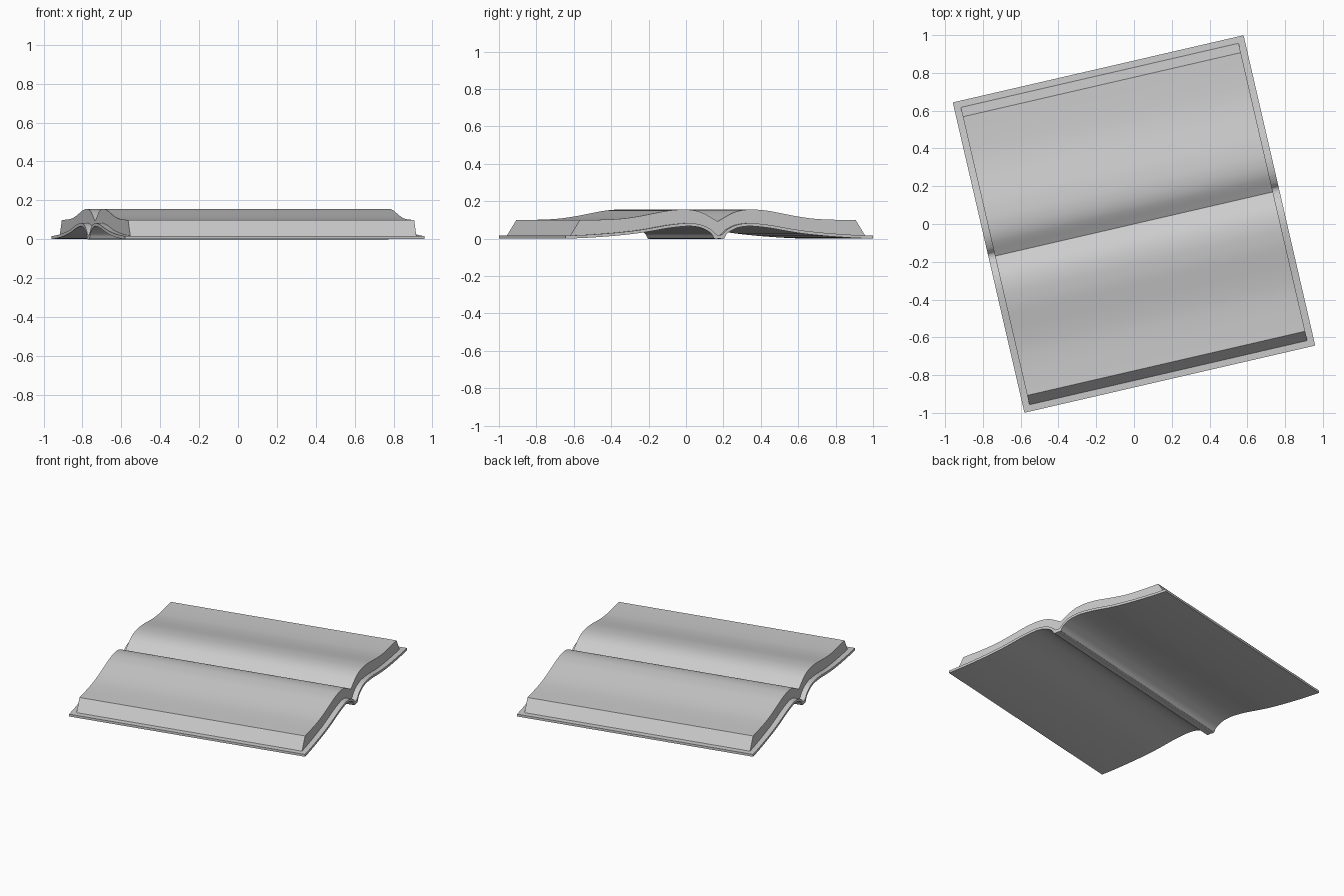
import bpy, bmesh, math

if "Cube" in bpy.data.objects:
    bpy.data.objects.remove(bpy.data.objects["Cube"])

TURN = math.radians(13)

# half profiles (distance from spine, height)
COVER_BOTTOM = [(0, 0), (.026, 0), (.038, .02), (.058, .038), (.1, .058), (.15, .066), (.2, .065), (.28, .056),
                (.36, .042), (.45, .028), (.55, .017), (.65, .009), (.75, .003), (.843, 0)]
COVER_TOP = [(0, .019), (.016, .022), (.028, .033), (.05, .052), (.095, .073), (.15, .082), (.202, .081), (.282, .072),
             (.362, .058), (.452, .044), (.552, .033), (.652, .025), (.752, .019), (.843, .016)]
PAGES_BOTTOM = [(0, .017), (.016, .02), (.028, .031), (.05, .05), (.095, .071), (.15, .08), (.202, .079), (.282, .07),
                (.362, .056), (.452, .042), (.552, .031), (.652, .023), (.73, .019), (.809, .015)]
PAGES_TOP = [(0, .092), (.03, .109), (.06, .126), (.09, .14), (.125, .15), (.165, .155), (.21, .155), (.28, .148),
             (.36, .133), (.44, .118), (.52, .107), (.6, .102), (.68, .1), (.757, .099)]


def smooth_curve(pts, steps=4):
    """Catmull-Rom through the points."""
    out = []
    for i in range(len(pts) - 1):
        p0, p1, p2 = pts[max(i - 1, 0)], pts[i], pts[i + 1]
        p3 = pts[min(i + 2, len(pts) - 1)]
        for s in range(steps):
            t = s / steps
            out.append(tuple(0.5 * (2 * b + (c - a) * t + (2 * a - 5 * b + 4 * c - d) * t * t
                                    + (3 * b - a - 3 * c + d) * t ** 3)
                             for a, b, c, d in zip(p0, p1, p2, p3)))
    return out + [pts[-1]]


def mirrored(pts):
    half = smooth_curve(pts)
    return [(-v, z) for v, z in reversed(half[1:])] + half


def slab(name, bottom, top, half_len):
    """Sweep the area between two curves along the spine direction."""
    bm = bmesh.new()
    rows = [[bm.verts.new((u, v, z)) for v, z in mirrored(c)]
            for u, c in ((-half_len, bottom), (half_len, bottom), (half_len, top), (-half_len, top))]
    for k in range(4):
        a, b = rows[k], rows[(k + 1) % 4]
        for i in range(len(a) - 1):
            bm.faces.new((a[i], a[i + 1], b[i + 1], b[i]))
    for i in (0, -1):
        bm.faces.new([r[i] for r in rows])
    bmesh.ops.recalc_face_normals(bm, faces=bm.faces)
    me = bpy.data.meshes.new(name)
    bm.to_mesh(me)
    bm.free()
    ob = bpy.data.objects.new(name, me)
    bpy.context.collection.objects.link(ob)
    ob.rotation_euler.z = TURN
    bpy.ops.object.select_all(action='DESELECT')
    ob.select_set(True)
    bpy.context.view_layer.objects.active = ob
    bpy.ops.object.shade_smooth_by_angle(angle=math.radians(30))
    return ob


# cover with rounded spine, and the open page block
slab("book_cover", COVER_BOTTOM, COVER_TOP, .79)
slab("page_block", PAGES_BOTTOM, PAGES_TOP, .755)
